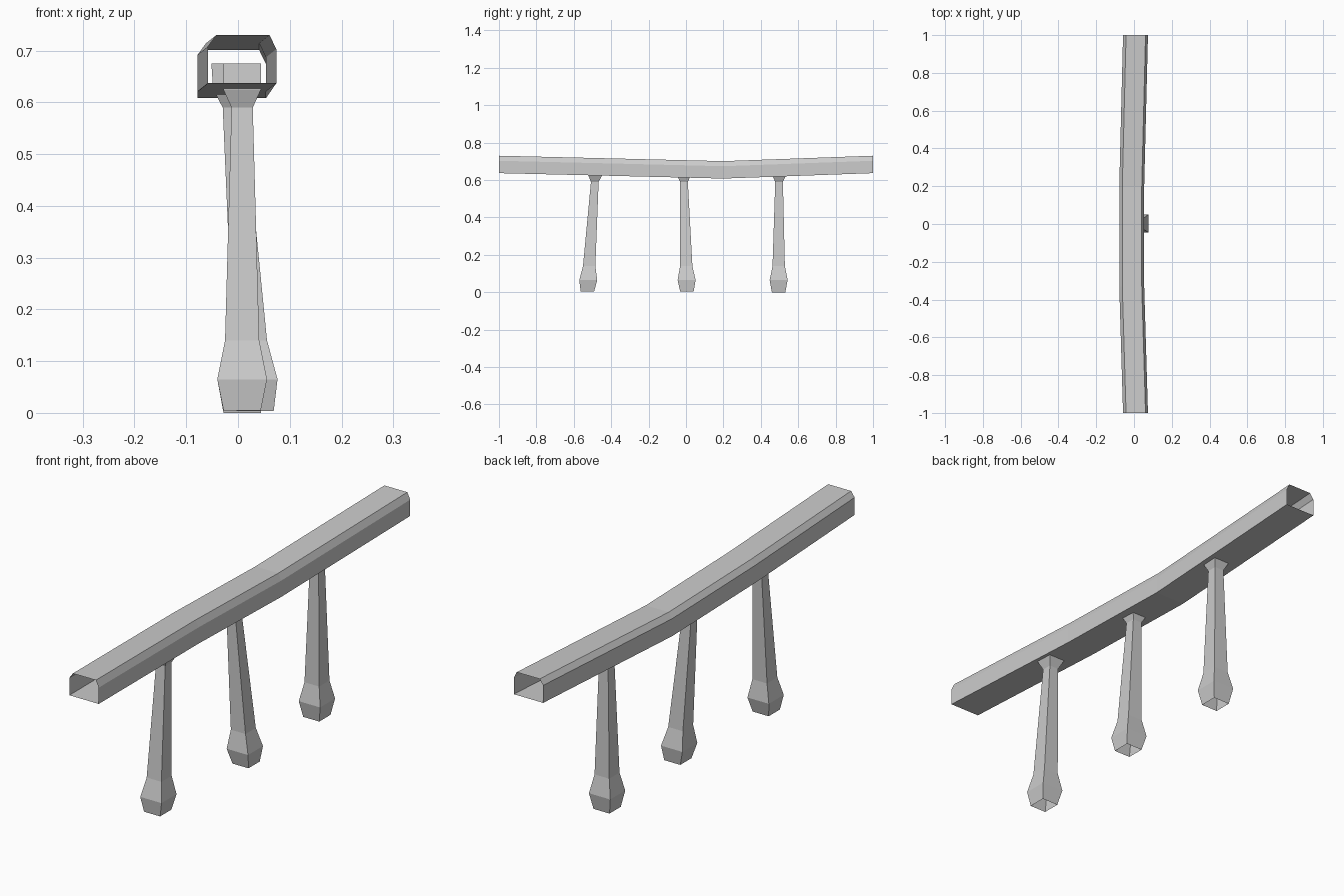
import bpy

if "Cube" in bpy.data.objects:
    bpy.data.objects.remove(bpy.data.objects["Cube"])


def loft(name, rings, cap_end=False):
    """Skin closed rings of equal length; ends stay open unless capped."""
    n = len(rings[0])
    verts = [v for ring in rings for v in ring]
    faces = [(r * n + i, r * n + (i + 1) % n, (r + 1) * n + (i + 1) % n, (r + 1) * n + i)
             for r in range(len(rings) - 1) for i in range(n)]
    if cap_end:
        faces.append(tuple(range(len(verts) - n, len(verts))))
    mesh = bpy.data.meshes.new(name)
    mesh.from_pydata(verts, [], faces)
    obj = bpy.data.objects.new(name, mesh)
    bpy.context.collection.objects.link(obj)
    return obj


# Handrail: hollow chamfered tube that sags and bows sideways
section = [(0.066, 0), (-0.066, 0), (-0.066, 0.071), (-0.050, 0.093),
           (0.053, 0.093), (0.066, 0.066)]
path = [(0.008, -1, 0.637), (-0.012, -0.33, 0.621), (-0.012, 0.2, 0.608), (0.008, 1, 0.637)]
loft("handrail", [[(px + x, py, pz + z) for x, z in section] for px, py, pz in path])

# Posts: square section, wide foot, tapered shaft, flared head inside the rail
profile = [(0.0, 0.036), (0.065, 0.048), (0.14, 0.033), (0.59, 0.0205),
           (0.625, 0.0365), (0.675, 0.0365)]


def post(name, base, top, foot_z):
    rings = []
    for z, h in profile:
        t = z / 0.675
        cx = base[0] + (top[0] - base[0]) * t
        cy = base[1] + (top[1] - base[1]) * t
        zz = max(z, foot_z)
        rings.append([(cx - h, cy - h, zz), (cx + h, cy - h, zz),
                      (cx + h, cy + h, zz), (cx - h, cy + h, zz)])
    loft(name, rings, cap_end=True)


post("front_post", (0.008, -0.527), (0.008, -0.482), 0.005)
post("middle_post", (0.033, 0.005), (-0.015, -0.013), 0.004)
post("back_post", (0.008, 0.495), (0.008, 0.498), 0.0)
